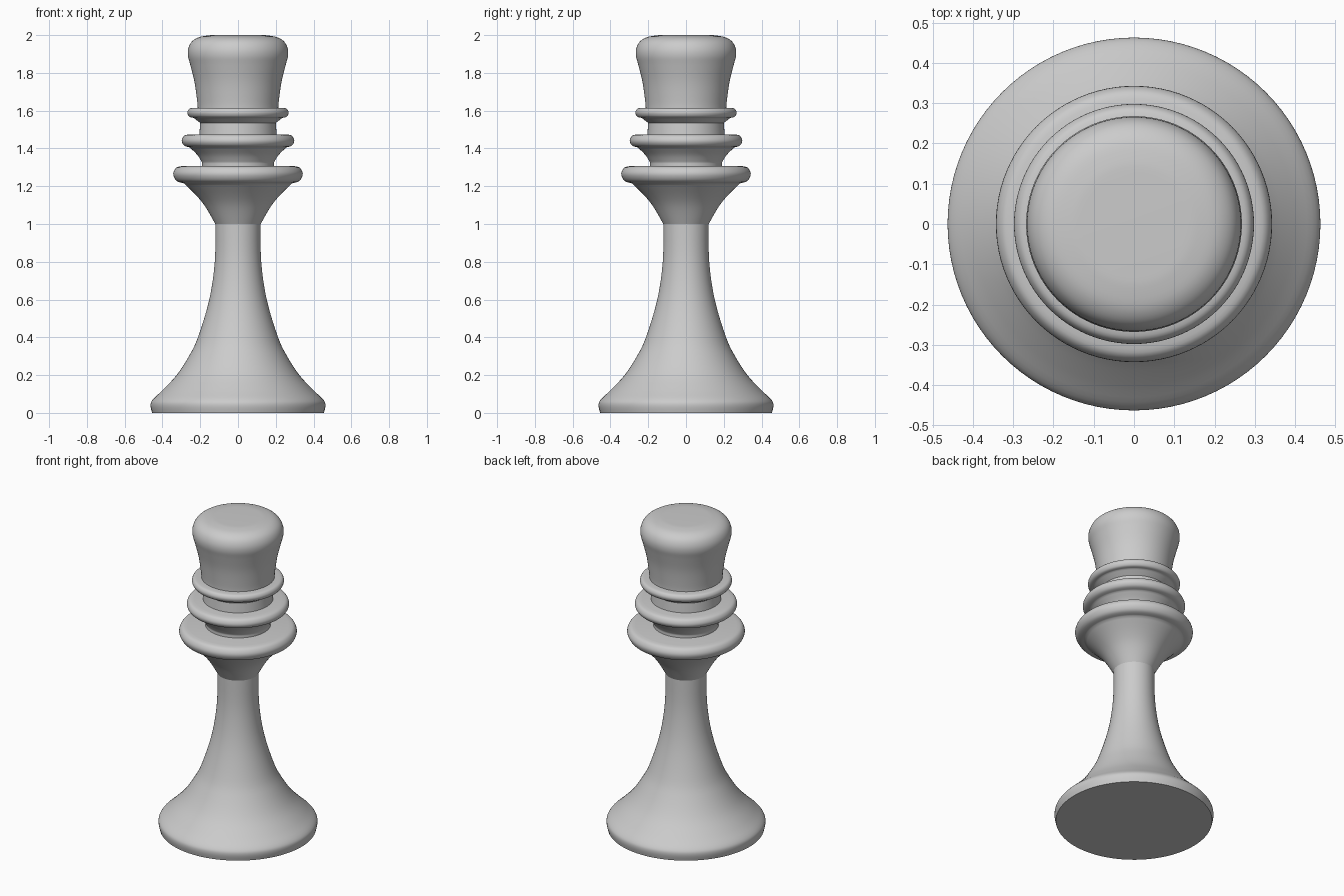
import bpy
import bmesh
import math
from mathutils import Vector

SEGMENTS = 96

if "Cube" in bpy.data.objects:
    bpy.data.objects.remove(bpy.data.objects["Cube"], do_unlink=True)

grey = bpy.data.materials.new("plain grey")
grey.use_nodes = True
colour = (0.6, 0.6, 0.6, 1)
grey.diffuse_color = colour
grey.node_tree.nodes["Principled BSDF"].inputs["Base Color"].default_value = colour


def smooth_path(points, steps=4):
    """Catmull-Rom curve through (radius, height) points."""
    p = [Vector(q) for q in points]
    p = [p[0]] + p + [p[-1]]
    path = []
    for a, b, c, d in zip(p, p[1:], p[2:], p[3:]):
        for i in range(steps):
            t = i / steps
            path.append(0.5 * (2 * b + (c - a) * t + (2 * a - 5 * b + 4 * c - d) * t ** 2
                               + (3 * b - a - 3 * c + d) * t ** 3))
    return path + [p[-1]]


def lathe(name, *curves):
    """Spin the joined smooth curves into a closed solid; joints stay crisp."""
    path = []
    for curve in curves:
        path += smooth_path(curve)[1 if path else 0:]
    bm = bmesh.new()
    rings = []
    for r, z in path:
        rings.append([bm.verts.new((r * math.cos(a), r * math.sin(a), z))
                      for a in (2 * math.pi * i / SEGMENTS for i in range(SEGMENTS))])
    for low, high in zip(rings, rings[1:]):
        for i in range(SEGMENTS):
            j = (i + 1) % SEGMENTS
            bm.faces.new((low[i], low[j], high[j], high[i]))
    bm.faces.new(rings[0][::-1])
    bm.faces.new(rings[-1])
    mesh = bpy.data.meshes.new(name)
    bm.to_mesh(mesh)
    bm.free()
    mesh.materials.append(grey)
    obj = bpy.data.objects.new(name, mesh)
    bpy.context.collection.objects.link(obj)
    bpy.ops.object.select_all(action='DESELECT')
    obj.select_set(True)
    bpy.context.view_layer.objects.active = obj
    bpy.ops.object.shade_smooth_by_angle(angle=math.radians(35))


# Foot and concave stem
lathe("base_and_stem",
      [(0.455, 0), (0.463, 0.04), (0.452, 0.07), (0.40, 0.12), (0.325, 0.2),
       (0.26, 0.3), (0.212, 0.4), (0.152, 0.6), (0.123, 0.8), (0.12, 1.0)])

# Flared collar on top of the stem
lathe("lower_collar",
      [(0.12, 1.0), (0.172, 1.09), (0.22, 1.15), (0.285, 1.215)],
      [(0.285, 1.215), (0.325, 1.228), (0.343, 1.265), (0.327, 1.298), (0.295, 1.307)])

# Two ringed collars above it
lathe("middle_collar",
      [(0.19, 1.30), (0.19, 1.325)],
      [(0.19, 1.325), (0.215, 1.365), (0.255, 1.405)],
      [(0.255, 1.405), (0.285, 1.415), (0.298, 1.44), (0.285, 1.467), (0.255, 1.475)])
lathe("upper_collar",
      [(0.205, 1.47), (0.2, 1.535)],
      [(0.2, 1.535), (0.235, 1.562)],
      [(0.235, 1.562), (0.258, 1.568), (0.268, 1.59), (0.258, 1.61), (0.235, 1.615)])

# Rounded, outward-flaring head
lathe("head",
      [(0.213, 1.61), (0.216, 1.65), (0.23, 1.75), (0.252, 1.84), (0.265, 1.89),
       (0.263, 1.93), (0.245, 1.965), (0.21, 1.988), (0.16, 1.998), (0.13, 2.0)])
